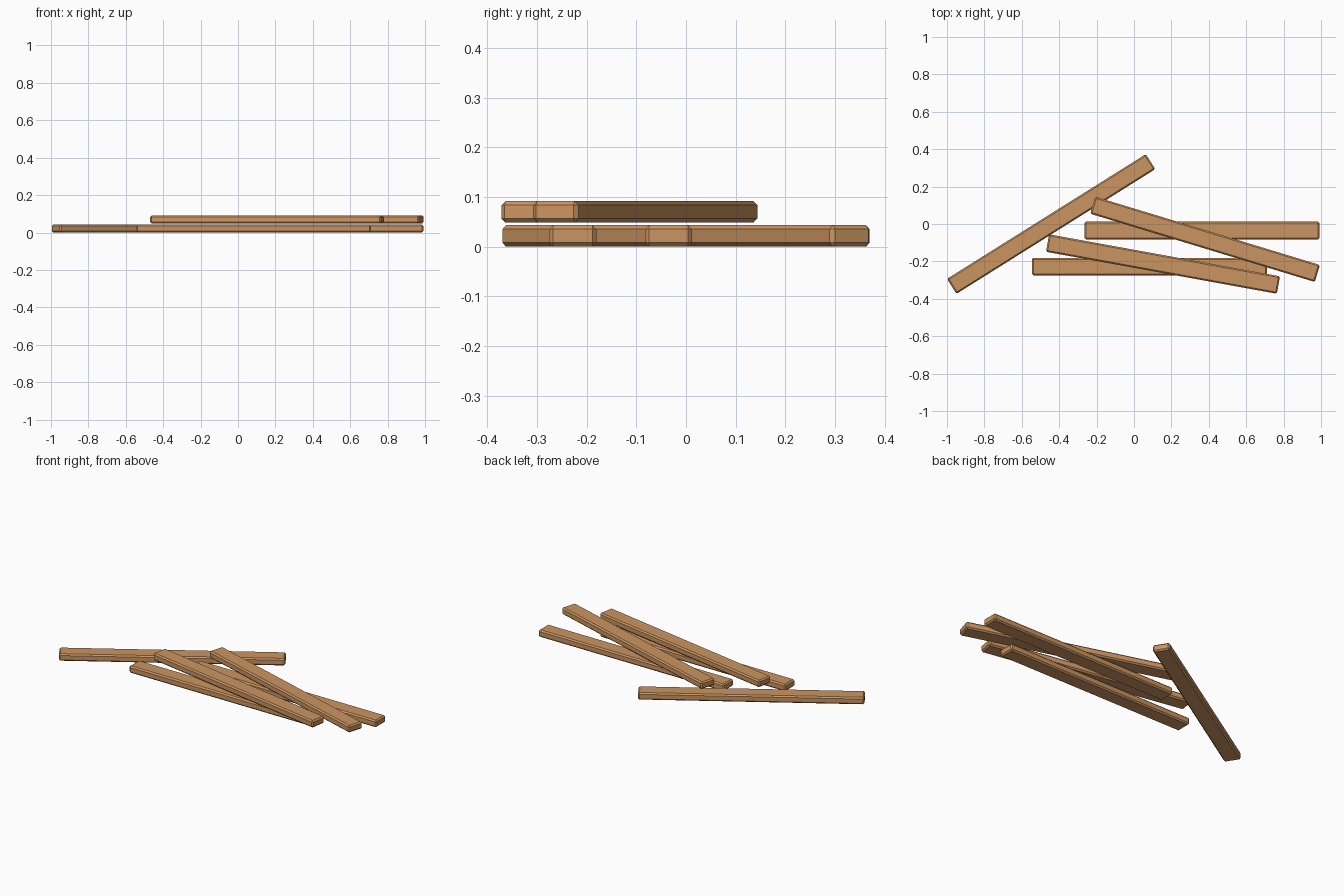
import bpy
import math

cube = bpy.data.objects.get("Cube")
if cube:
    bpy.data.objects.remove(cube, do_unlink=True)

LENGTH, WIDTH, THICKNESS, CHAMFER = 1.255, 0.095, 0.043, 0.008
LOWER, UPPER = THICKNESS / 2, 0.07

wood = bpy.data.materials.new("light_wood")
wood.use_nodes = True
colour = (0.60, 0.30, 0.12, 1)
wood.diffuse_color = colour
wood.node_tree.nodes["Principled BSDF"].inputs["Base Color"].default_value = colour


def plank(name, x, y, z, degrees):
    """A flat-shaded board with every edge chamfered."""
    bpy.ops.mesh.primitive_cube_add(size=1, location=(x, y, z),
                                    rotation=(0, 0, math.radians(degrees)))
    board = bpy.context.object
    board.name = name
    board.scale = (LENGTH, WIDTH, THICKNESS)
    bpy.ops.object.transform_apply(location=False, rotation=False, scale=True)
    bevel = board.modifiers.new("chamfer", 'BEVEL')
    bevel.width = CHAMFER
    bevel.segments = 1
    board.data.materials.append(wood)


# Three boards lying on the ground
plank("lower_plank_front", 0.083, -0.228, LOWER, 0)
plank("lower_plank_middle", 0.363, -0.035, LOWER, 0)
plank("lower_plank_slanted", -0.443, 0, LOWER, 32.1)

# Two boards resting across them
plank("upper_plank_front", 0.155, -0.214, UPPER, -10.3)
plank("upper_plank_back", 0.38, -0.082, UPPER, -16.9)
